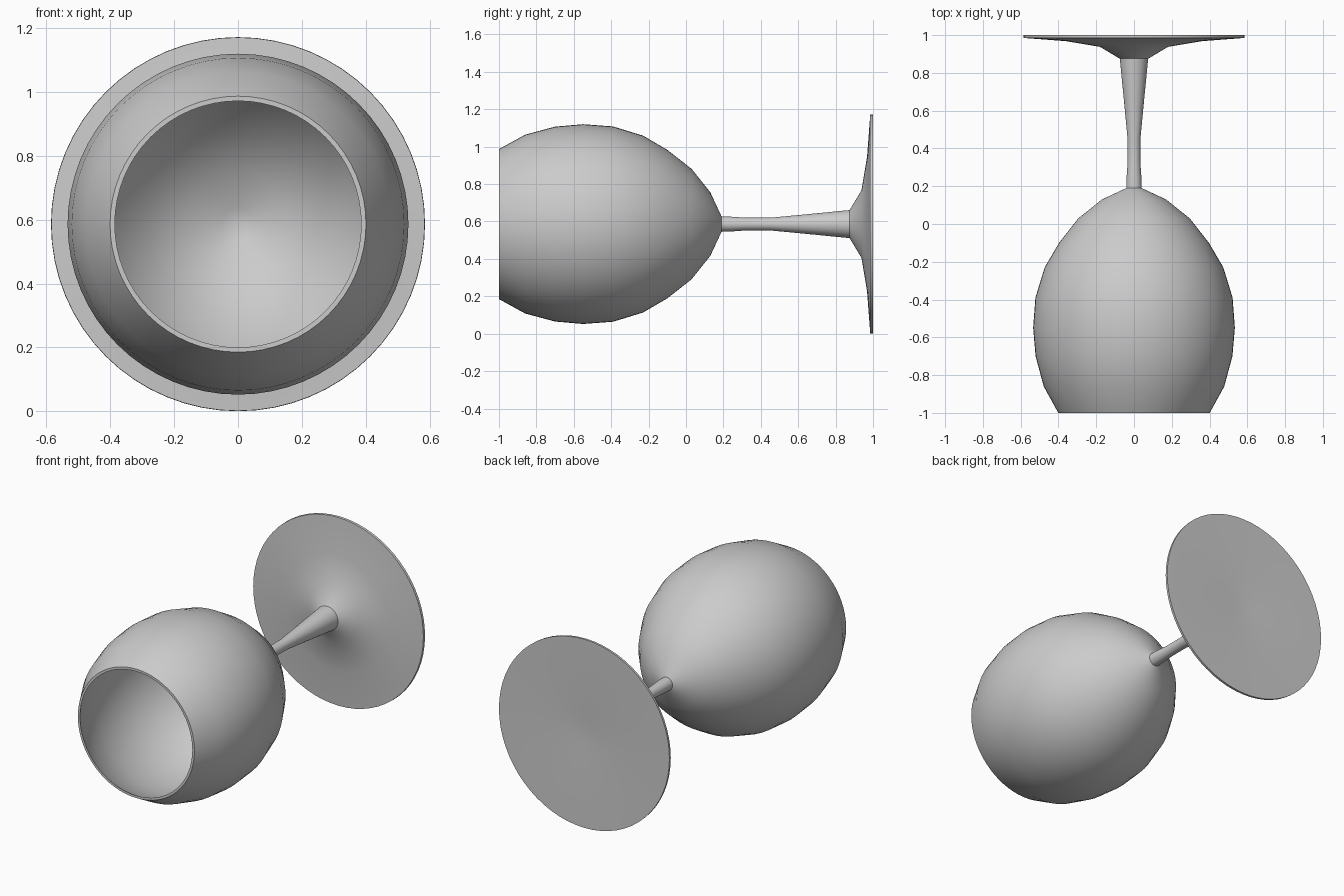
import bpy, bmesh, math
from mathutils import Vector

if "Cube" in bpy.data.objects:
    bpy.data.objects.remove(bpy.data.objects["Cube"])

SEGMENTS = 64
AXIS_Z = 0.586  # the glass lies on its foot radius, axis along y

# Profiles as (radius, y)
bowl_inside = [(0, 0.165), (0.05, 0.15), (0.162, 0.11), (0.285, 0.015), (0.385, -0.11),
               (0.459, -0.237), (0.507, -0.39), (0.519, -0.55), (0.505, -0.70),
               (0.463, -0.857), (0.386, -1.0)]
bowl_outside = [(0.401, -1.0), (0.478, -0.86), (0.521, -0.70), (0.534, -0.55),
                (0.522, -0.39), (0.473, -0.23), (0.397, -0.10), (0.295, 0.03),
                (0.17, 0.13), (0.041, 0.19)]
stem = [(0.039, 0.25), (0.034, 0.32), (0.034, 0.45), (0.05, 0.62), (0.075, 0.875)]
foot = [(0.18, 0.938), (0.36, 0.968), (0.585, 0.985), (0.586, 1.0), (0.56, 1.0),
        (0.36, 0.993), (0.14, 0.99), (0.06, 0.985), (0, 0.985)]


def lathe(name, profile):
    bm = bmesh.new()
    verts = [bm.verts.new((r, y, AXIS_Z)) for r, y in profile]
    edges = [bm.edges.new(pair) for pair in zip(verts, verts[1:])]
    bmesh.ops.spin(bm, geom=verts + edges, cent=Vector((0, 0, AXIS_Z)), axis=Vector((0, 1, 0)),
                   angle=math.tau, steps=SEGMENTS, use_merge=False)
    bmesh.ops.remove_doubles(bm, verts=bm.verts, dist=0.0005)
    bmesh.ops.recalc_face_normals(bm, faces=bm.faces)
    mesh = bpy.data.meshes.new(name)
    bm.to_mesh(mesh)
    bm.free()
    obj = bpy.data.objects.new(name, mesh)
    bpy.context.collection.objects.link(obj)
    bpy.context.view_layer.objects.active = obj
    obj.select_set(True)
    bpy.ops.object.shade_smooth_by_angle(angle=math.radians(35))
    return obj


# Bowl, stem and foot are one continuous piece of glass
lathe("wine_glass", bowl_inside + bowl_outside + stem + foot)
